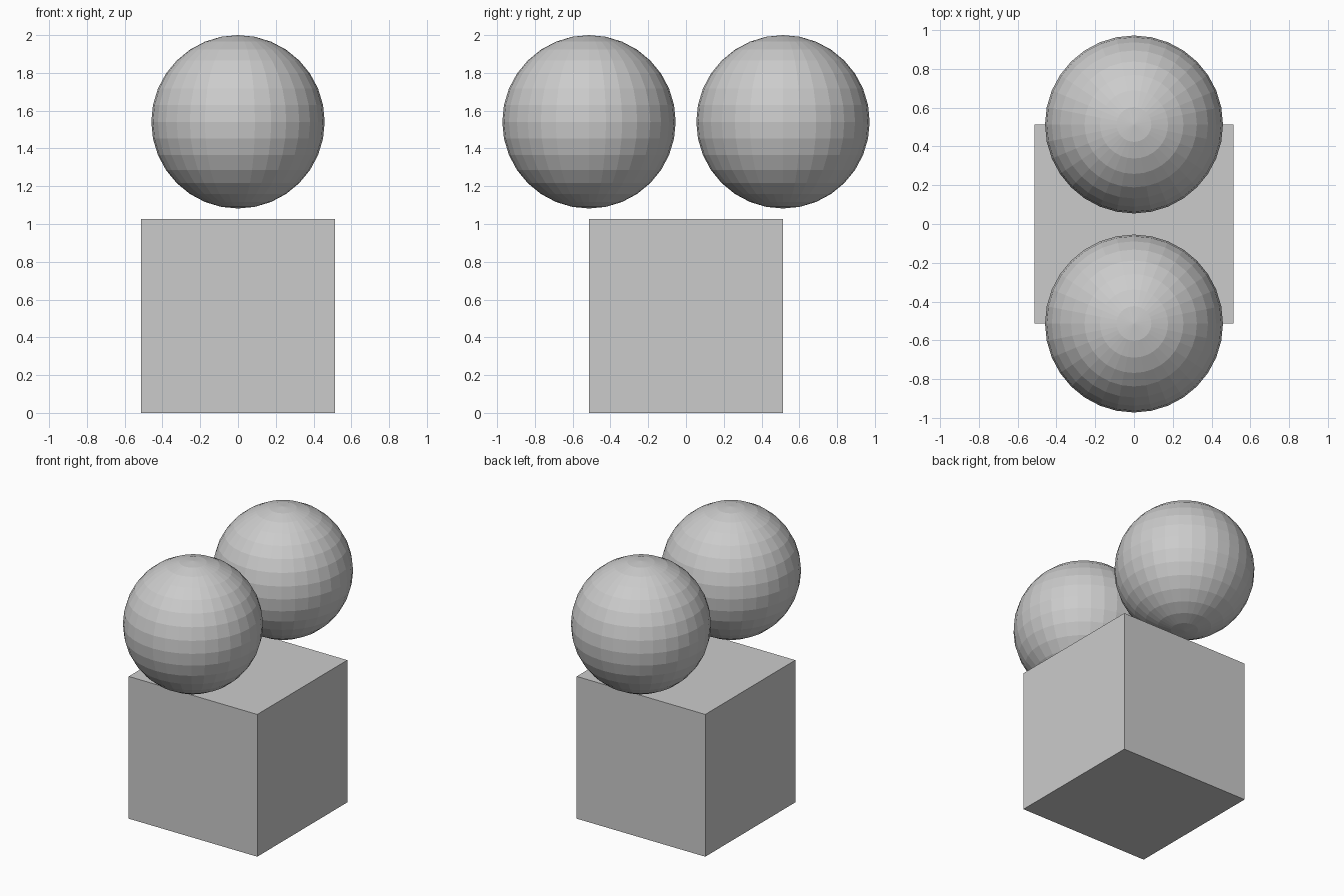
import bpy

if "Cube" in bpy.data.objects:
    bpy.data.objects.remove(bpy.data.objects["Cube"])

SIDE = 1.027      # cube edge length
RADIUS = 0.459    # sphere radius

# Base block standing on the ground
bpy.ops.mesh.primitive_cube_add(size=SIDE, location=(0, 0, SIDE / 2))
bpy.context.object.name = "base_block"

# Two faceted balls floating above the front and back edges of the block
for name, side in (("front_ball", -1), ("back_ball", 1)):
    bpy.ops.mesh.primitive_uv_sphere_add(
        segments=32, ring_count=16, radius=RADIUS,
        location=(0, side * SIDE / 2, 2 - RADIUS))
    ball = bpy.context.object
    ball.name = name
    bpy.ops.object.shade_flat()
